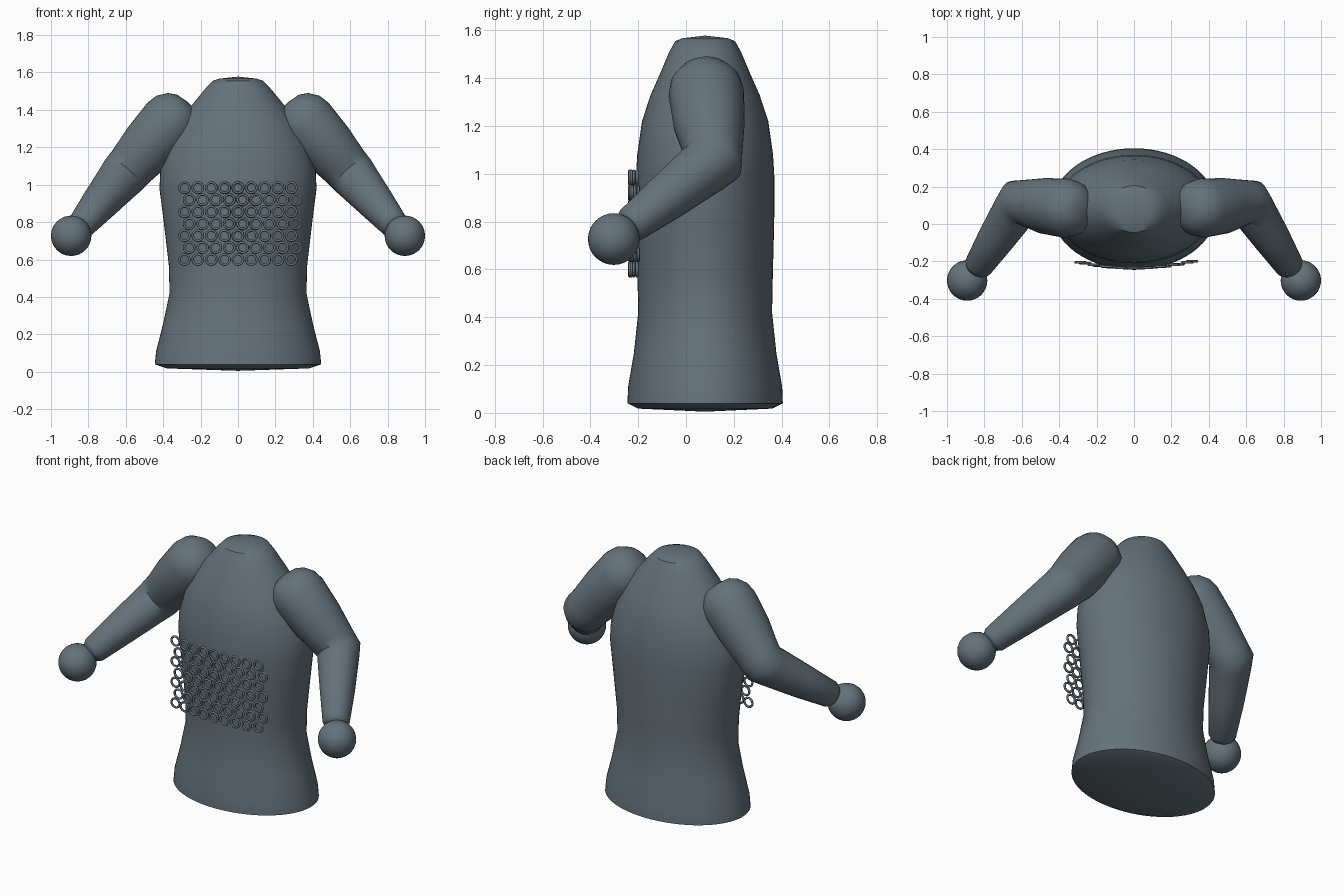
import bpy, bmesh, math
from mathutils import Vector

if "Cube" in bpy.data.objects:
    bpy.data.objects.remove(bpy.data.objects["Cube"])

slate = bpy.data.materials.new("slate_grey")
slate.diffuse_color = (0.13, 0.17, 0.2, 1)
slate.use_nodes = True
slate.node_tree.nodes["Principled BSDF"].inputs["Base Color"].default_value = slate.diffuse_color


def finish(bm, name, angle=35):
    bmesh.ops.recalc_face_normals(bm, faces=bm.faces)
    mesh = bpy.data.meshes.new(name)
    bm.to_mesh(mesh)
    bm.free()
    mesh.materials.append(slate)
    ob = bpy.data.objects.new(name, mesh)
    bpy.context.collection.objects.link(ob)
    bpy.ops.object.select_all(action='DESELECT')
    ob.select_set(True)
    bpy.context.view_layer.objects.active = ob
    bpy.ops.object.shade_smooth_by_angle(angle=math.radians(angle))
    return ob


def loft(name, rings, start, end, n, angle=35):
    """Skin rings of (centre, axis_u, axis_v); close with a tip at each end."""
    bm = bmesh.new()
    loops = []
    for c, u, v in rings:
        loops.append([bm.verts.new(c + u * math.cos(2 * math.pi * i / n)
                                   + v * math.sin(2 * math.pi * i / n)) for i in range(n)])
    for a, b in zip(loops, loops[1:]):
        for i in range(n):
            j = (i + 1) % n
            bm.faces.new((a[i], a[j], b[j], b[i]))
    for tip, loop in ((start, loops[0]), (end, loops[-1])):
        t = bm.verts.new(tip)
        for i in range(n):
            bm.faces.new((t, loop[i], loop[(i + 1) % n]))
    return finish(bm, name, angle)


# Torso: stacked ellipses of (height, half width, half depth)
profile = [(0.018, 0.38, 0.28), (0.04, 0.445, 0.325), (0.11, 0.438, 0.322),
           (0.25, 0.402, 0.298), (0.42, 0.366, 0.28), (0.57, 0.37, 0.283),
           (0.8, 0.397, 0.289), (0.98, 0.42, 0.29), (1.08, 0.415, 0.284),
           (1.22, 0.375, 0.264), (1.33, 0.315, 0.228), (1.42, 0.252, 0.188),
           (1.51, 0.178, 0.15), (1.555, 0.135, 0.125), (1.567, 0.1, 0.095)]
loft("torso",
     [(Vector((0, 0.08, z)), Vector((rx, 0, 0)), Vector((0, ry, 0))) for z, rx, ry in profile],
     Vector((0, 0.08, 0.005)), Vector((0, 0.08, 1.578)), 64)

# Arms: bent tubes with domed shoulders, and ball hands
for side, label in ((1, "left"), (-1, "right")):
    shoulder = Vector((0.365, 0.085, 1.335))
    elbow = Vector((0.615, 0.112, 1.05))
    wrist = Vector((0.832, -0.225, 0.79))
    d1 = (elbow - shoulder).normalized()
    d2 = (wrist - elbow).normalized()
    bend = (d1 + d2).normalized()
    path = [(shoulder - d1 * 0.135, d1, 0.07), (shoulder - d1 * 0.11, d1, 0.11),
            (shoulder - d1 * 0.06, d1, 0.146), (shoulder, d1, 0.158),
            (shoulder.lerp(elbow, 0.45), d1, 0.149),
            (elbow - d1 * 0.06, (d1 * 2 + d2).normalized(), 0.13),
            (elbow, bend, 0.127),
            (elbow + d2 * 0.06, (d1 + d2 * 2).normalized(), 0.12),
            (elbow.lerp(wrist, 0.55), d2, 0.1),
            (wrist, d2, 0.077), (wrist + d2 * 0.025, d2, 0.06)]
    hinge = d1.cross(d2).normalized()
    flip = Vector((side, 1, 1))
    rings = [(c * flip, hinge * r * flip, hinge.cross(d) * r * flip) for c, d, r in path]
    loft(label + "_arm", rings, (shoulder - d1 * 0.145) * flip,
         (wrist + d2 * 0.035) * flip, 32, 50)

    bm = bmesh.new()
    bmesh.ops.create_uvsphere(bm, u_segments=32, v_segments=16, radius=0.108)
    bmesh.ops.translate(bm, verts=bm.verts, vec=(0.892 * side, -0.302, 0.727))
    finish(bm, label + "_hand")

# Chest mesh: staggered rows of small rings following a shallow curve
bm = bmesh.new()
MAJOR, MINOR, N, M = 0.0275, 0.0065, 20, 8
for row in range(7):
    for col in range(9):
        x = -0.286 + 0.0714 * col + 0.025 * (row % 2)
        centre = Vector((x, -0.236 + 0.38 * x * x, 0.6 + 0.064 * row))
        grid = []
        for i in range(N):
            a = 2 * math.pi * i / N
            out = Vector((math.cos(a), 0, math.sin(a)))
            grid.append([bm.verts.new(centre + out * (MAJOR + MINOR * math.cos(2 * math.pi * k / M))
                                      + Vector((0, MINOR * math.sin(2 * math.pi * k / M), 0)))
                         for k in range(M)])
        for i in range(N):
            for k in range(M):
                p, q = grid[i], grid[(i + 1) % N]
                bm.faces.new((p[k], q[k], q[(k + 1) % M], p[(k + 1) % M]))
finish(bm, "chest_rings", 60)
